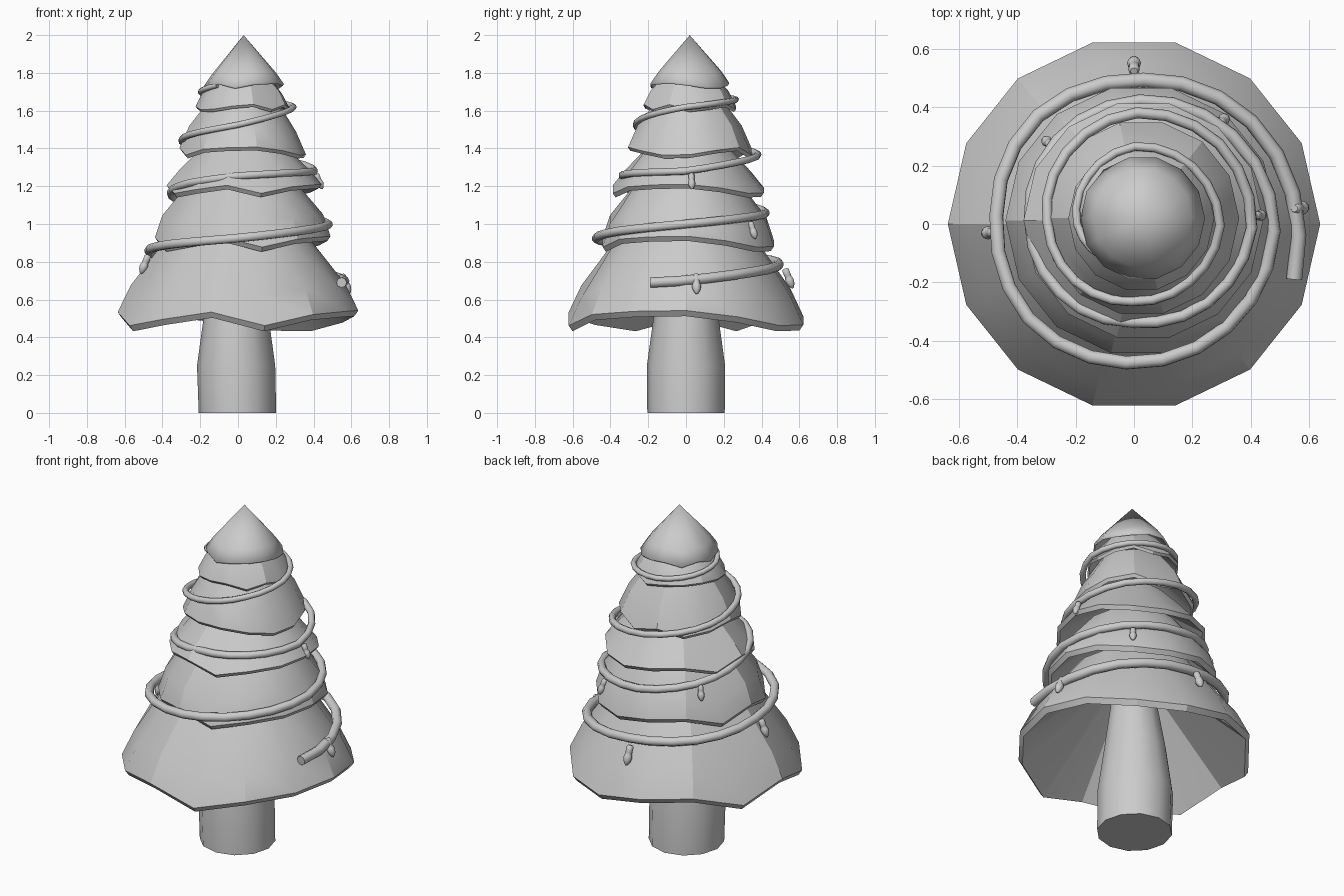
import bpy, bmesh, math
from mathutils import Vector

if "Cube" in bpy.data.objects:
    bpy.data.objects.remove(bpy.data.objects["Cube"])

N = 14
# Ragged hem: 1 = raised corner, -1 = drooping corner
HEM = [1, 0.2, -0.9, -0.8, 0.3, 0.9, -0.9, 0.8, -0.9, -0.1, 0.8, -0.9, 0.5, 0.9]


def finish(name, bm, angle=30):
    bmesh.ops.remove_doubles(bm, verts=bm.verts, dist=.0015)
    bmesh.ops.recalc_face_normals(bm, faces=bm.faces)
    me = bpy.data.meshes.new(name)
    bm.to_mesh(me)
    bm.free()
    ob = bpy.data.objects.new(name, me)
    bpy.context.collection.objects.link(ob)
    bpy.ops.object.select_all(action='DESELECT')
    ob.select_set(True)
    bpy.context.view_layer.objects.active = ob
    bpy.ops.object.shade_smooth_by_angle(angle=math.radians(angle))
    return ob


def skin(bm, rings):
    """Join rings of points with quads and close both ends."""
    vs = [[bm.verts.new(p) for p in ring] for ring in rings]
    n = len(vs[0])
    for a, b in zip(vs, vs[1:]):
        for i in range(n):
            j = (i + 1) % n
            bm.faces.new((a[i], a[j], b[j], b[i]))
    bm.faces.new(vs[0])
    bm.faces.new(vs[-1])


def tier(name, top, crease, lip, wave, shift, thick, centre):
    """Hollow skirt: outer slope, crease, hem, then back up inside."""
    profile = [(*top, 0), (*crease, 0.9), (*lip, 1),
               (lip[0] - thick * .7, lip[1] - thick, 1),
               (top[0] * .5, top[1] - thick * 2, 0)]
    rings = []
    for r, z, w in profile:
        ring = []
        for i in range(N):
            a = math.tau * i / N
            h = HEM[(i + shift) % N]
            rr = max(r, .0005)
            ring.append((centre[0] + rr * math.cos(a), centre[1] + rr * math.sin(a), z + h * wave * w))
        rings.append(ring)
    bm = bmesh.new()
    skin(bm, rings)
    return finish(name, bm, 70 if top[0] == 0 else 26)


# Branch tiers, bottom to top
TIERS = [
    ((.35, .96), (.568, .645), (.637, .5), .042, 0, .03, (0, 0)),
    ((.265, 1.24), (.425, 1.025), (.465, .905), .03, 0, .025, (.025, .012)),
    ((.2, 1.43), (.345, 1.265), (.41, 1.185), .025, 0, .022, (.032, .012)),
    ((.19, 1.64), (.282, 1.505), (.335, 1.385), .022, 3, .018, (.025, .02)),
    ((.15, 1.77), (.212, 1.695), (.25, 1.62), .015, 8, .014, (.025, .02)),
    ((0, 2.0), (.17, 1.80), (.213, 1.738), .013, 1, .01, (.03, .02)),
]
for k, t in enumerate(TIERS):
    tier(f"branch_tier_{k + 1}", *t)

# Trunk, bowed slightly
bm = bmesh.new()
skin(bm, [[(cx + r * math.cos(math.tau * i / 12), r * math.sin(math.tau * i / 12), z) for i in range(12)]
          for r, z, cx in [(.205, 0, -.003), (.207, .25, -.01), (.17, .52, -.01), (.12, .84, 0)]])
finish("trunk", bm, 40)

# Garland wire: (angle, radius, height) keys of the spiral
KEYS = [(-19, .58, .69), (0, .56, .70), (45, .53, .75), (90, .49, .79), (135, .495, .825), (180, .47, .86),
        (225, .485, .895), (270, .475, .925), (315, .475, .965), (360, .48, 1.0), (405, .45, 1.035),
        (450, .42, 1.06), (495, .385, 1.11), (540, .355, 1.17), (585, .345, 1.22), (630, .335, 1.255),
        (675, .37, 1.27), (720, .405, 1.28), (765, .40, 1.33), (810, .38, 1.37), (855, .335, 1.41),
        (900, .295, 1.45), (990, .265, 1.525), (1035, .275, 1.575), (1080, .295, 1.62),
        (1125, .28, 1.645), (1170, .265, 1.66), (1215, .225, 1.68), (1260, .195, 1.705), (1305, .155, 1.735)]


def wire(deg):
    for (a0, r0, z0), (a1, r1, z1) in zip(KEYS, KEYS[1:]):
        if deg <= a1:
            t = (deg - a0) / (a1 - a0)
            a = math.radians(deg)
            r = r0 + (r1 - r0) * t
            return Vector((r * math.cos(a), r * math.sin(a), z0 + (z1 - z0) * t))


cu = bpy.data.curves.new("garland_wire", 'CURVE')
cu.dimensions = '3D'
cu.bevel_depth = .027
cu.bevel_resolution = 2
cu.use_fill_caps = True
steps = 88
sp = cu.splines.new('POLY')
sp.points.add(steps)
for i, p in enumerate(sp.points):
    t = i / steps
    p.co = (*wire(min(-19 + 1324 * t, 1305)), 1)
    p.radius = 1 - .48 * t
sp.use_smooth = True
bpy.context.collection.objects.link(bpy.data.objects.new("garland_wire", cu))


def bulb(name, pos, s):
    """Socket and teardrop bulb hanging outward from the wire."""
    pos = Vector(pos)
    out = Vector((pos.x, pos.y, 0)).normalized()
    d = (out * .4 - Vector((0, 0, 1))).normalized()
    q = d.to_track_quat('Z', 'Y')
    prof = [(.012, -.058), (.019, -.05), (.019, -.018), (.017, -.014), (.022, 0),
            (.024, .014), (.019, .034), (.009, .05), (.002, .055)]
    bm = bmesh.new()
    skin(bm, [[pos + q @ (Vector((r * math.cos(math.tau * i / 10), r * math.sin(math.tau * i / 10), z)) * s)
               for i in range(10)] for r, z in prof])
    finish(name, bm, 45)


# Bulbs
for k, (p, s) in enumerate([((.57, .055, .68), 1), ((0, .545, .71), 1), ((-.495, -.03, .785), .95),
                            ((.305, .355, .965), .85), ((-.295, .28, 1.06), .8), ((.43, .03, 1.225), .8)]):
    bulb(f"bulb_{k + 1}", p, s)
